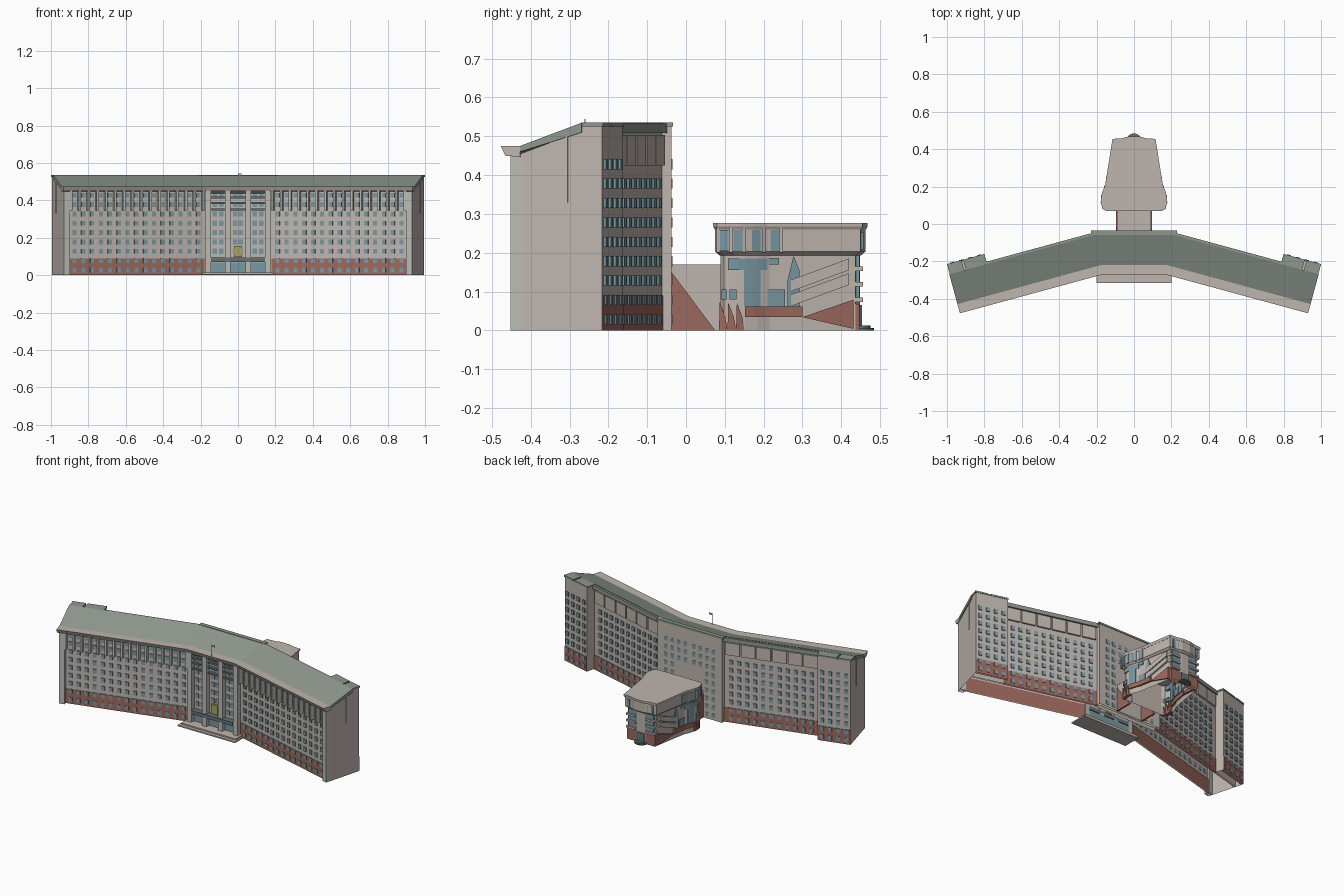
import bpy, bmesh, math

if "Cube" in bpy.data.objects:
    bpy.data.objects.remove(bpy.data.objects["Cube"])

A = math.radians(15.2)
C, S, T = math.cos(A), math.sin(A), math.tan(A / 2)
LEN = 0.81

def mat(name, r, g, b):
    m = bpy.data.materials.new(name)
    m.diffuse_color = (r, g, b, 1)
    m.use_nodes = True
    m.node_tree.nodes["Principled BSDF"].inputs["Base Color"].default_value = m.diffuse_color
    return m

STONE = mat("stone", 0.52, 0.46, 0.42)
PALE = mat("pale_stone", 0.50, 0.50, 0.46)
ROOF = mat("roof_green", 0.27, 0.31, 0.27)
RED = mat("red_base", 0.33, 0.14, 0.11)
GLASS = mat("glass", 0.19, 0.31, 0.36)
DARK = mat("dark_metal", 0.13, 0.17, 0.18)
GOLD = mat("door_gold", 0.42, 0.36, 0.12)

def build(name, material, solids, mirror=False, open_bottom=False):
    """Each solid is a list of matching rings joined into a closed loft."""
    bm = bmesh.new()
    for rings in solids:
        vs = [[bm.verts.new(p) for p in r] for r in rings]
        n = len(vs[0])
        for a, b in zip(vs, vs[1:]):
            for i in range(n):
                j = (i + 1) % n
                bm.faces.new((a[i], a[j], b[j], b[i]))
        bm.faces.new(vs[0][::-1])
        bm.faces.new(vs[-1])
    bmesh.ops.recalc_face_normals(bm, faces=bm.faces)
    if open_bottom:
        low = [f for f in bm.faces if all(v.co.z < 0.001 for v in f.verts)]
        bmesh.ops.delete(bm, geom=low, context='FACES')
    me = bpy.data.meshes.new(name)
    bm.to_mesh(me)
    bm.free()
    me.materials.append(material)
    ob = bpy.data.objects.new(name, me)
    bpy.context.collection.objects.link(ob)
    if mirror:
        ob.modifiers.new("mirror", 'MIRROR').use_mirror_merge = False
    return ob

def wing(u, d, z):
    # u runs along the right wing, d is depth from its back edge
    return (0.2 + u * C + d * S, -0.055 - u * S + d * C, z)

def world(x, y, z):
    return (x, y, z)

def box(f, u0, u1, d0, d1, z0, z1):
    q = [(u0, d0), (u1, d0), (u1, d1), (u0, d1)]
    return [[f(u, d, z) for u, d in q] for z in (z0, z1)]

def sweep(profile, length):
    # bent sweep: left end, two mitred folds, right end
    end = [wing(length, d, z) for d, z in profile]
    fold = [(0.2 + d * T, -0.055 + d, z) for d, z in profile]
    flip = lambda r: [(-x, y, z) for x, y, z in r]
    return [flip(end), flip(fold), fold, end]

# main bent block and roof
build("main_block", STONE, [sweep([(0, 0), (0, .515), (-.165, .455), (-.17, .45), (-.17, 0)], LEN)], open_bottom=True)
build("sloping_roof", ROOF, [sweep([(0, .535), (-.165, .475), (-.165, .46), (0, .51)], LEN + .006)])
build("front_eave", STONE, [sweep([(-.165, .475), (-.216, .475), (-.204, .45), (-.165, .447)], LEN + .006)])
build("end_pilaster", PALE, [box(wing, .775, LEN, -.192, -.16, 0, .455)], True, True)
build("end_wall_strip", PALE, [box(wing, LEN, LEN + .003, -.045, -.038, .33, .5)], True)

# blocks behind the wing ends, and behind the centre
build("rear_end_block", STONE, [box(wing, .61, LEN, -.01, .053, 0, .525)], True, True)
build("rear_end_roof", ROOF, [box(wing, .606, .724, 0, .056, .525, .535),
                             box(wing, .734, LEN + .004, 0, .056, .525, .535)], True)
build("rear_centre_block", STONE, [box(world, -.225, .225, -.08, -.037, 0, .525)], False, True)
build("rear_centre_roof", ROOF, [box(world, -.23, .23, -.06, -.034, .525, .536)])

# red base bands
build("red_band_wings", RED, [box(wing, .025, .775, -.173, -.165, 0, .09),
                             box(wing, .02, .61, -.01, .003, 0, .09),
                             box(wing, .612, LEN - .002, .04, .056, 0, .09)], True, True)

# window grids
rows = [.028 + .05 * k for k in range(9)]
wins = []
for z in rows:
    wins += [box(wing, u - .011, u + .011, -.176, -.168, z - .013, z + .013)
             for u in [.06 + .049 * i for i in range(15)]]
    wins += [box(wing, u - .011, u + .011, -.005, .006, z - .013, z + .013)
             for u in [.065 + .049 * i for i in range(11)] if z < .42]
    wins += [box(wing, u - .011, u + .011, .04, .059, z - .013, z + .013)
             for u in [.637 + .049 * i for i in range(4)]]
    wins += [box(world, x - .011, x + .011, -.05, -.035, z - .013, z + .013)
             for x in ([.03, .075, .12, .165] if z > .3 else [.12, .165])]
build("windows", GLASS, wins, True)

# fins beneath the front eave and panels high on the rear
build("front_fins", PALE, [box(wing, u - .006, u + .006, -.198, -.165, .345, .455)
                          for u in [.0355 + .049 * i for i in range(16)]], True)
build("rear_panels", STONE, [box(wing, u, u + .085, -.005, .011, .425, .503)
                            for u in [.035 + .095 * i for i in range(6)]], True)
build("rear_fascia", ROOF, [box(wing, .02, .61, -.005, .013, .508, .533)], True)

# central entrance
build("entrance_columns", PALE, [box(world, x - .015, x + .015, -.256, -.22, .01, .455)
                                for x in (.055, .16)], True)
build("entrance_glass", GLASS, [box(world, x - .012, x + .012, -.229, -.22, z - .014, z + .014)
                               for x in (.015, .09, .125) for z in rows[2:]], True)
build("entrance_beams", DARK, [box(world, -.15, .15, -.243, -.22, z, z + .011)
                              for z in (.345, .38, .41, .435)])
build("entrance_canopy", DARK, [box(world, -.145, .145, -.262, -.22, .072, .094)])
build("entrance_doors", GLASS, [box(world, -.145, .145, -.23, -.22, .012, .068)])
build("entrance_panel", GOLD, [box(world, -.021, .021, -.236, -.22, .098, .157)])
build("entrance_platform", STONE, [box(world, -.2, .2, -.315, -.2, 0, .008),
                                  box(world, -.19, .19, -.295, -.2, .008, .016)])
build("flag", PALE, [box(world, -.001, .001, -.261, -.259, .47, .545),
                    box(world, .001, .02, -.2605, -.2595, .533, .545)])

# rear annex: half outline mirrored into a full ring
OUT = [(.15, .07), (.168, .08), (.178, .115), (.177, .14), (.168, .175),
       (.154, .21), (.115, .455), (.065, .458), (.03, .468)]

def side(y):
    for (x0, y0), (x1, y1) in zip(OUT[:6], OUT[1:7]):
        if y0 <= y <= y1:
            return x0 + (x1 - x0) * (y - y0) / (y1 - y0)
    return OUT[6][0]

def ring(inset, z):
    half = []
    for x, y in OUT:
        cy = .265
        half.append((x - inset * min(1, x / .1), y - inset * (y - cy) / .19, z))
    return half + [(-x, y, z) for x, y, z in reversed(half)]

build("annex_body", STONE, [[ring(.018, 0), ring(.018, .2)]], False, True)
build("annex_upper_floor", STONE, [[ring(.016, .193), ring(.005, .203), ring(.005, .262)]])
build("annex_roof", STONE, [[ring(.004, .26), ring(0, .268), ring(0, .277)]])
build("connector", STONE, [box(world, -.092, .092, -.045, .09, 0, .17)], False, True)
build("connector_red_wedge", RED, [[[(x, -.037, 0), (x, .075, 0), (x, -.037, .15)] for x in (.085, .096)]], True)

def panel(pts, out, thick=.02):
    # polygon in side view, laid on the annex flank
    return [[(side(y) + out - t, y, z) for y, z in pts] for t in (0, thick)]

def strip(y0, y1, z0, z1, out):
    n = max(1, round((y1 - y0) / .025))
    ys = [y0 + (y1 - y0) * i / n for i in range(n + 1)]
    return [[[(side(y) + o, y, z) for o, z in
              ((out, z0), (out, z1), (out - .02, z1), (out - .02, z0))] for y in ys]]

# annex flank glazing
glass = []
for y0, y1, z0, z1 in [(.108, .21, .155, .185), (.15, .192, .062, .155), (.092, .105, .08, .105),
                       (.112, .13, .08, .105), (.21, .255, .062, .105), (.212, .24, .17, .187)]:
    glass += strip(y0, y1, z0, z1, -.013)
for y in (.088, .123, .17, .218):
    glass += strip(y, y + .022, .205, .258, -.002)
glass.append(panel([(.262, .06), (.292, .06), (.292, .155), (.277, .192), (.262, .13)], -.013))
build("annex_side_glass", GLASS, glass, True)
build("annex_upper_piers", STONE, [s for y in (.078, .111, .146, .196, .241)
                                  for s in strip(y, y + .009, .2, .265, .002)], True)

# annex red base: spikes, boxes and rising wedge
red = [panel([(y, .0), (y + .022, .0), (y + .016, .035), (y + .002, .072)], -.012)
       for y in (.085, .107, .129)]
red += strip(.152, .3, .034, .062, -.006)
red.append(panel([(.30, .034), (.432, .079), (.432, .004), (.395, .012)], -.011))
build("annex_red_base", RED, red, True)

# slanted ledges on the tapering flank
build("annex_slanted_ledges", STONE,
      [panel([(.27, z), (.42, z + .055), (.42, z + .085), (.27, z + .03)], -.009)
       for z in (.062, .1)], True)

# annex end: glazing, balconies, red base and round steps
build("annex_end_glass", GLASS, [box(world, .012, .088, .42, .4475, z, z + .028)
                                for z in (.085, .125, .165)] +
      [box(world, x, x + .016, .43, .457, .208, .252) for x in (.035, .075)], True)
build("annex_end_balconies", STONE, [box(world, .035, .1, .42, .456, z, z + .012)
                                    for z in (.073, .113, .153)], True)
build("annex_end_red_base", RED, [box(world, .028, .097, .42, .447, 0, .068)], True, True)
build("annex_end_door", DARK, [box(world, -.026, .026, .42, .453, .012, .065)])
arc = [math.pi * i / 12 for i in range(13)]
build("annex_steps", DARK, [[[(r * math.cos(t), .442 + r * math.sin(t), z) for t in arc] for z in (z0, z0 + .006)]
                           for r, z0 in ((.042, 0), (.033, .006))])
